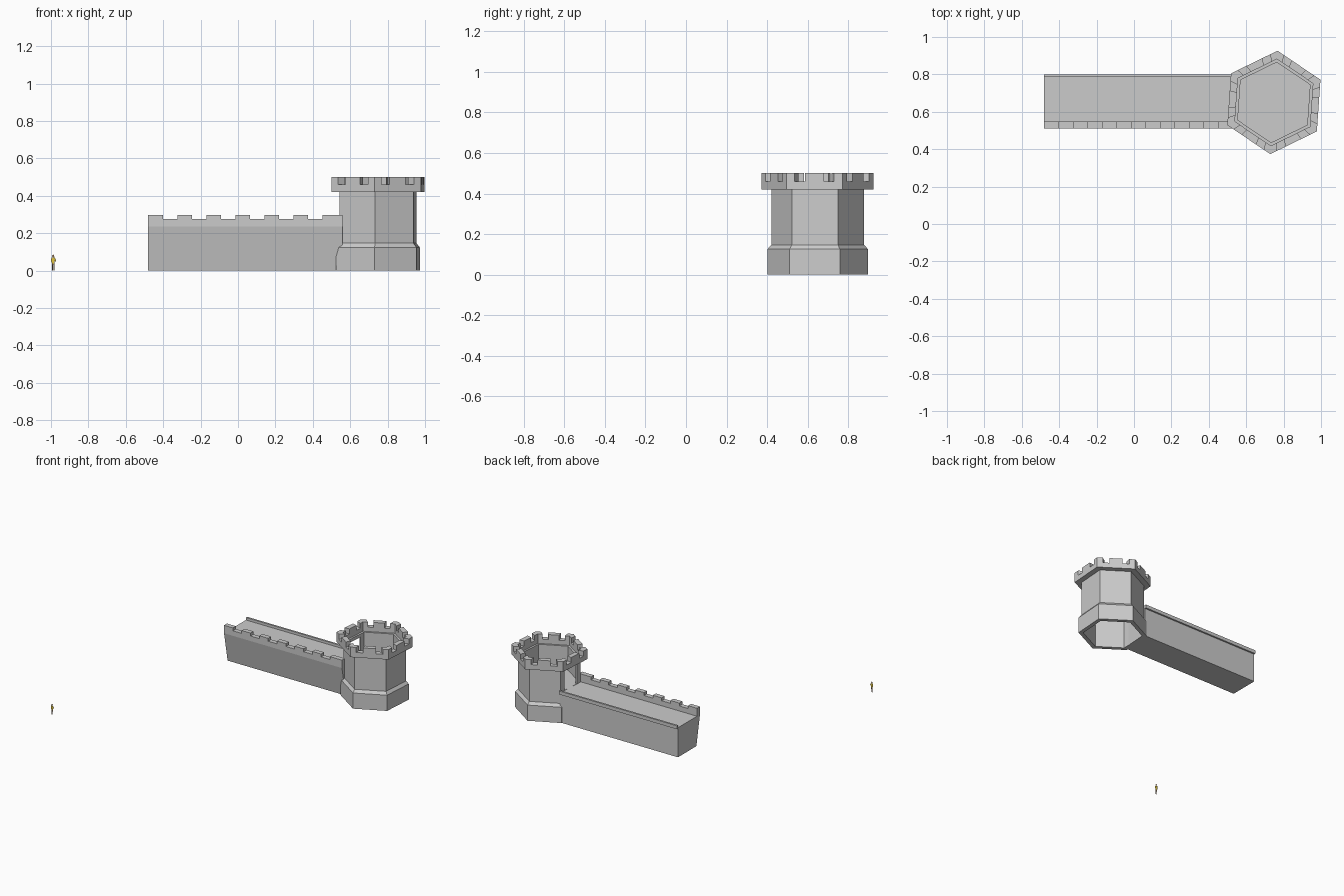
import bpy, math
from mathutils import Vector

if "Cube" in bpy.data.objects:
    bpy.data.objects.remove(bpy.data.objects["Cube"])

CX, CY = 0.748, 0.65
ROT = math.radians(26)


def make_object(name, verts, faces, fix=True):
    mesh = bpy.data.meshes.new(name)
    mesh.from_pydata([tuple(v) for v in verts], [], faces)
    obj = bpy.data.objects.new(name, mesh)
    bpy.context.collection.objects.link(obj)
    if fix:
        import bmesh
        bm = bmesh.new()
        bm.from_mesh(mesh)
        bmesh.ops.recalc_face_normals(bm, faces=bm.faces)
        bm.to_mesh(mesh)
        bm.free()
    return obj


def add_prism(verts, faces, low, high):
    """Append a closed prism between two matching outlines."""
    n, s = len(low), len(verts)
    verts += list(low) + list(high)
    faces.append(list(range(s, s + n))[::-1])
    faces.append(list(range(s + n, s + 2 * n)))
    for i in range(n):
        j = (i + 1) % n
        faces.append([s + i, s + j, s + n + j, s + n + i])


def hex_point(r, k, z):
    a = ROT + k * math.pi / 3
    return Vector((CX + r * math.cos(a), CY + r * math.sin(a), z))


def side_point(r, k, t, z):
    return hex_point(r, k, z).lerp(hex_point(r, k + 1, z), t)


# Hollow six-sided tower: closed profile swept round the hexagon
profile = [(0.249, 0), (0.249, 0.125), (0.229, 0.147), (0.229, 0.42),
           (0.277, 0.42), (0.277, 0.46), (0.232, 0.46), (0.232, 0.425),
           (0.215, 0.425), (0.215, 0)]
n = len(profile)
verts = [hex_point(r, k, z) for k in range(6) for r, z in profile]
faces = [[k * n + i, ((k + 1) % 6) * n + i,
          ((k + 1) % 6) * n + (i + 1) % n, k * n + (i + 1) % n]
         for k in range(6) for i in range(n)]
tower = make_object("tower", verts, faces)

# Doorway from the wall walk into the tower
a = ROT + 2.5 * math.pi / 3
out, side = Vector((math.cos(a), math.sin(a), 0)), Vector((-math.sin(a), math.cos(a), 0))
base = Vector((CX, CY, 0)) + out * 0.192
ring = [base + out * u + side * v for u, v in
        [(-0.03, -0.07), (0.03, -0.07), (0.03, 0.07), (-0.03, 0.07)]]
verts, faces = [], []
add_prism(verts, faces, [p + Vector((0, 0, 0.236)) for p in ring],
          [p + Vector((0, 0, 0.40)) for p in ring])
cutter = make_object("doorway_cutter", verts, faces)
cutter.hide_render = True
cutter.display_type = 'WIRE'
cut = tower.modifiers.new("doorway", 'BOOLEAN')
cut.operation, cut.solver, cut.object = 'DIFFERENCE', 'EXACT', cutter

# Tower floor level with the wall walk
make_object("tower_floor", [hex_point(0.216, k, 0.235) for k in range(6)],
            [list(range(6))], fix=False)

# Tower merlons: one bent round each corner, one mid-side
verts, faces = [], []
for k in range(6):
    corner = [(0.277, k - 1, 0.85), (0.277, k, 0), (0.277, k, 0.15),
              (0.232, k, 0.15), (0.232, k, 0), (0.232, k - 1, 0.85)]
    middle = [(0.277, k, 0.33), (0.277, k, 0.67), (0.232, k, 0.67), (0.232, k, 0.33)]
    for outline in (corner, middle):
        add_prism(verts, faces, [side_point(*p, 0.46) for p in outline],
                  [side_point(*p, 0.5) for p in outline])
make_object("tower_merlons", verts, faces)

# Wall: cross-section (y, z) with leaning front, parapet, walk and rear lip
X0, X1 = -0.48, 0.558
section = [(0.555, 0), (0.51, 0.235), (0.51, 0.275), (0.547, 0.275), (0.547, 0.235),
           (0.785, 0.235), (0.785, 0.255), (0.80, 0.255), (0.80, 0.228),
           (0.787, 0.228), (0.787, 0)]
verts, faces = [], []
add_prism(verts, faces, [(X0, y, z) for y, z in section], [(X1, y, z) for y, z in section])
make_object("wall", verts, faces)

# Wall merlons
verts, faces = [], []
for i in range(7):
    xa = X0 + i * 0.1555
    xb = X1 if i == 6 else xa + 0.078
    ring = [(xa, 0.51), (xb, 0.51), (xb, 0.547), (xa, 0.547)]
    add_prism(verts, faces, [(x, y, 0.275) for x, y in ring], [(x, y, 0.298) for x, y in ring])
make_object("wall_merlons", verts, faces)


# Small flat figure for scale
def flat_part(name, polys, color):
    verts, faces = [], []
    for poly in polys:
        faces.append(list(range(len(verts), len(verts) + len(poly))))
        verts += [(-0.988 + x, -0.925, z) for x, z in poly]
    obj = make_object(name, verts, faces, fix=False)
    mat = bpy.data.materials.new(name)
    mat.diffuse_color = color
    mat.use_nodes = True
    mat.node_tree.nodes["Principled BSDF"].inputs["Base Color"].default_value = mat.diffuse_color
    obj.data.materials.append(mat)


head = [(0.006 * math.cos(i * math.pi / 4), 0.078 + 0.0075 * math.sin(i * math.pi / 4))
        for i in range(8)]
flat_part("figure_head", [head], (0.35, 0.2, 0.1, 1))
flat_part("figure_torso", [[(-0.007, 0.038), (0.006, 0.038), (0.008, 0.07), (-0.009, 0.07)]],
          (0.75, 0.55, 0.05, 1))
flat_part("figure_arms", [[(-0.009, 0.07), (-0.012, 0.052), (-0.008, 0.042), (-0.007, 0.05)],
                          [(0.008, 0.07), (0.007, 0.055), (0.011, 0.046), (0.015, 0.056)]],
          (0.5, 0.38, 0.06, 1))
flat_part("figure_legs", [[(-0.006, 0), (-0.001, 0), (0, 0.038), (-0.007, 0.038)],
                          [(0.002, 0), (0.007, 0), (0.006, 0.038), (0, 0.038)]],
          (0.3, 0.2, 0.12, 1))
